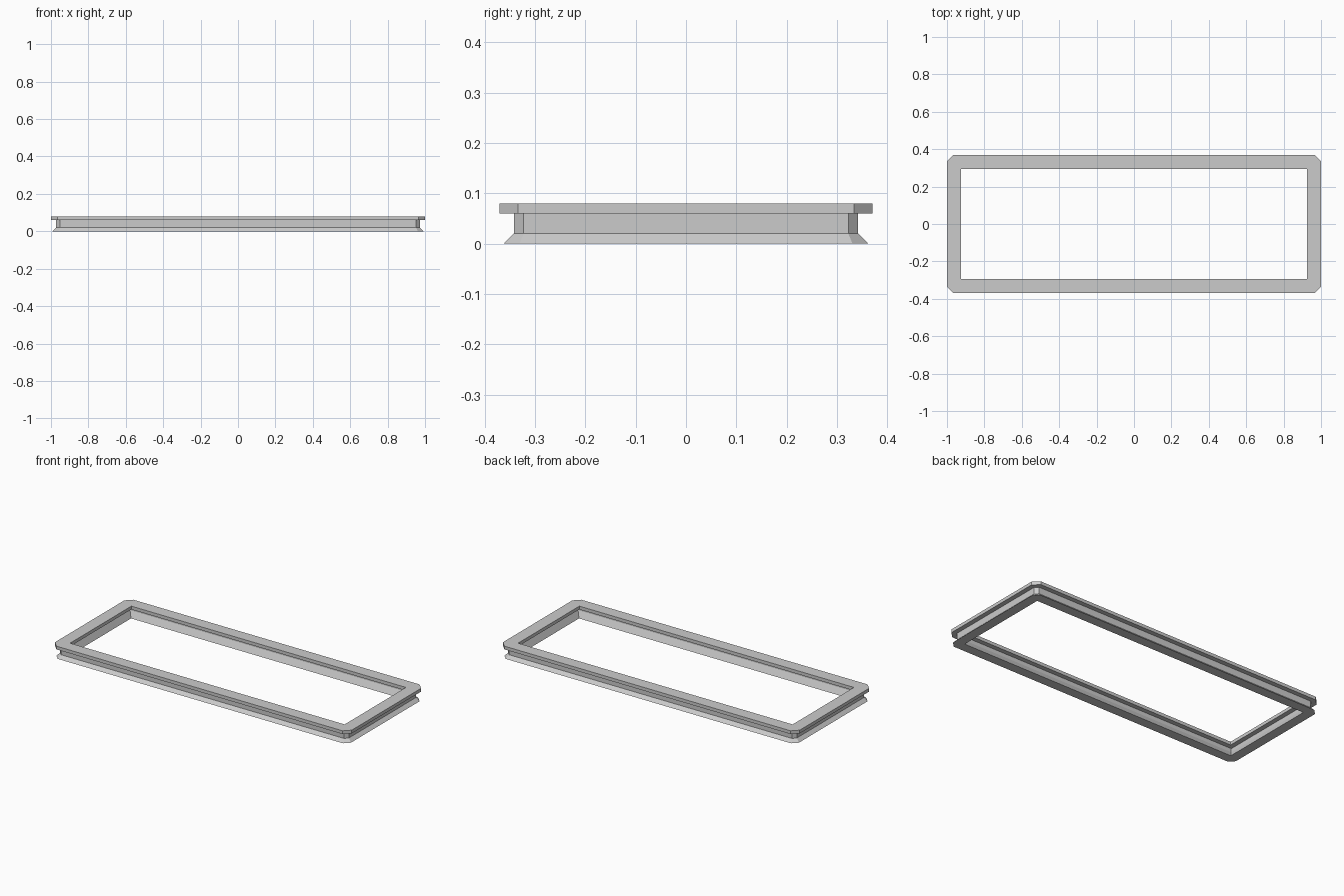
import bpy, bmesh

cube = bpy.data.objects.get("Cube")
if cube:
    bpy.data.objects.remove(cube, do_unlink=True)

# Single flat grey
grey = bpy.data.materials.new("plain grey")
grey.use_nodes = True
colour = (0.6, 0.6, 0.6, 1)
grey.diffuse_color = colour
grey.node_tree.nodes["Principled BSDF"].inputs["Base Color"].default_value = colour

HALF_X, HALF_Y = 1.0, 0.37      # outer size of the top flange
CHAMFER = 0.036                 # corner cut of the top flange
MITRE = 0.586                   # change of corner cut per unit of inset


def ring(bm, inset, z, square):
    """Rectangle loop with cut corners; square loops have no corner cut."""
    x, y = HALF_X - inset, HALF_Y - inset
    c = 0 if square else CHAMFER - MITRE * inset
    points = [(x, c - y), (x, y - c), (x - c, y), (c - x, y),
              (-x, y - c), (-x, c - y), (c - x, -y), (x - c, -y)]
    return [bm.verts.new((px, py, z)) for px, py in points]


# Cross-section: (inset, height, square corner), outside up, then inside down
section = [
    (0.008, 0, False), (0.028, 0.02, False),       # flared foot
    (0.028, 0.06, False), (0, 0.06, False),        # web and flange underside
    (0, 0.08, False), (0.075, 0.08, True),         # flange edge and top
    (0.075, 0.06, True), (0.047, 0.06, True),      # inner lip
    (0.047, 0.038, True), (0.067, 0, True),        # inner web and sloped foot
]

# Sweep the cross-section around the opening
bm = bmesh.new()
rings = [ring(bm, *p) for p in section]
for a, b in zip(rings, rings[1:] + rings[:1]):
    for i in range(len(a)):
        j = (i + 1) % len(a)
        bm.faces.new((a[i], a[j], b[j], b[i]))
bmesh.ops.remove_doubles(bm, verts=bm.verts, dist=0.0001)
bmesh.ops.recalc_face_normals(bm, faces=bm.faces)

mesh = bpy.data.meshes.new("rectangular_frame")
bm.to_mesh(mesh)
bm.free()
mesh.materials.append(grey)
frame = bpy.data.objects.new("rectangular_frame", mesh)
bpy.context.collection.objects.link(frame)
